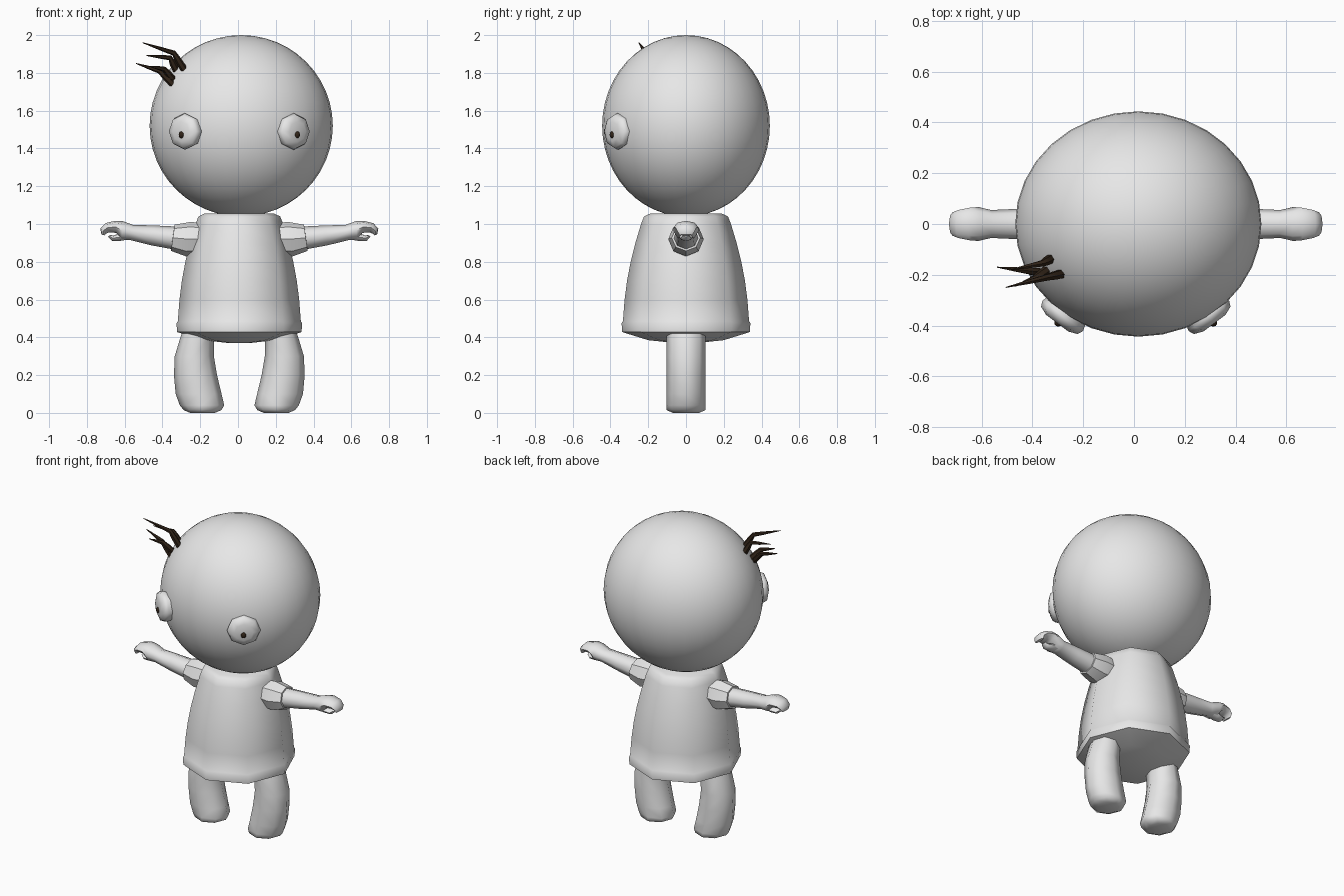
import bpy, bmesh, math
from mathutils import Vector

if "Cube" in bpy.data.objects:
    bpy.data.objects.remove(bpy.data.objects["Cube"])

CX = 0.007  # mirror plane of body and limbs


def material(name, rgb):
    m = bpy.data.materials.new(name)
    m.diffuse_color = (*rgb, 1)
    m.use_nodes = True
    m.node_tree.nodes["Principled BSDF"].inputs["Base Color"].default_value = m.diffuse_color
    return m


GREY = material("light grey", (0.8, 0.8, 0.8))
BROWN = material("dark brown", (0.03, 0.017, 0.009))


def finish(obj, mat, angle=45):
    obj.data.materials.append(mat)
    bpy.ops.object.select_all(action='DESELECT')
    obj.select_set(True)
    bpy.context.view_layer.objects.active = obj
    bpy.ops.object.shade_smooth_by_angle(angle=math.radians(angle))
    return obj


def loft(name, rings, mat, n=8, angle=45):
    """Skin rings given as (centre, half axis u, half axis v), capped at both ends."""
    bm = bmesh.new()
    loops = []
    for c, u, v in rings:
        loops.append([bm.verts.new(Vector(c) + Vector(u) * math.cos(a) + Vector(v) * math.sin(a))
                      for a in (2 * math.pi * i / n for i in range(n))])
    for a, b in zip(loops, loops[1:]):
        for i in range(n):
            j = (i + 1) % n
            bm.faces.new((a[i], a[j], b[j], b[i]))
    bm.faces.new(loops[0])
    bm.faces.new(loops[-1])
    bmesh.ops.recalc_face_normals(bm, faces=bm.faces)
    me = bpy.data.meshes.new(name)
    bm.to_mesh(me)
    bm.free()
    obj = bpy.data.objects.new(name, me)
    bpy.context.collection.objects.link(obj)
    return finish(obj, mat, angle)


def limb(name, side, rows, angle=60):
    """Rows: (x, z, tilt in degrees, half height, half depth)."""
    rings = []
    for x, z, t, r, ry in rows:
        t = math.radians(t)
        rings.append(((CX + side * x, 0, z),
                      (-side * math.sin(t) * r, 0, math.cos(t) * r), (0, ry, 0)))
    loft(name, rings, GREY, 8, angle)


def ball(name, loc, scale, mat, seg, rings):
    bpy.ops.mesh.primitive_uv_sphere_add(segments=seg, ring_count=rings, location=loc)
    obj = bpy.context.object
    obj.name = name
    obj.scale = scale
    bpy.ops.object.transform_apply(location=False, rotation=False, scale=True)
    return finish(obj, mat, 60)


# Head
ball("head", (0.017, 0, 1.52), (0.485, 0.444, 0.48), GREY, 32, 24)

# Eight-sided shirt with a raised hem and shallow underside
profile = [(0.19, 1.055), (0.222, 1.04), (0.238, 1.0), (0.268, 0.9), (0.293, 0.8),
           (0.312, 0.7), (0.325, 0.6), (0.334, 0.485), (0.341, 0.475),
           (0.338, 0.428), (0.2, 0.385), (0.06, 0.37)]
loft("shirt", [((CX, 0, z), (r * 0.975, 0, 0), (0, r, 0)) for r, z in profile], GREY, 8, 46)

# Legs, arms, hands
leg_rows = [(0.46, 0.125, 0.29), (0.40, 0.135, 0.312), (0.30, 0.135, 0.342),
            (0.20, 0.118, 0.346), (0.10, 0.094, 0.337), (0.04, 0.08, 0.315),
            (0.015, 0.095, 0.295), (0.0, 0.13, 0.26)]
for side, word in ((1, "right"), (-1, "left")):
    limb(word + "_leg", side,
         [((a + b) / 2, z, -90, (b - a) / 2, 0.103 if z > 0.01 else 0.07) for z, a, b in leg_rows])
    limb(word + "_sleeve", side,
         [(0.2, 0.92, 8, 0.085, 0.085), (0.27, 0.92, 8, 0.092, 0.094),
          (0.352, 0.927, 8, 0.07, 0.076), (0.353, 0.927, 8, 0.05, 0.055)], 40)
    limb(word + "_forearm", side,
         [(0.33, 0.925, 10, 0.062, 0.066), (0.46, 0.94, 10, 0.053, 0.06),
          (0.57, 0.955, 10, 0.041, 0.055), (0.62, 0.965, 5, 0.05, 0.067),
          (0.655, 0.985, -5, 0.032, 0.064), (0.70, 0.98, -20, 0.026, 0.055),
          (0.722, 0.962, -45, 0.02, 0.046), (0.722, 0.942, -75, 0.008, 0.034)])
    limb(word + "_thumb", side,
         [(0.59, 0.945, -15, 0.027, 0.04), (0.635, 0.93, -10, 0.02, 0.035),
          (0.67, 0.925, 15, 0.015, 0.028), (0.69, 0.937, 45, 0.007, 0.016)])

# Flat eight-sided eyes with small pupils
for side, word in ((1, "right"), (-1, "left")):
    n = Vector((side * 0.6, -0.8, 0))
    t = Vector((side * 0.8, 0.6, 0))
    c = Vector((CX + side * 0.288, -0.362, 1.49))
    rows = [(-0.05, 0.085), (0.0, 0.1), (0.022, 0.09), (0.036, 0.055)]
    loft(word + "_eye", [(c + n * d, t * r, (0, 0, r * 0.97)) for d, r in rows], GREY, 8, 60)
    p = c + n * 0.032 - t * 0.003 + Vector((0, 0, -0.018))
    ball(word + "_pupil", p, (0.017, 0.015, 0.019), BROWN, 10, 8)

# Tapered, bent hair strands: root, bend, tip
strands = [((-0.28, -0.195, 1.81), (-0.34, -0.21, 1.905), (-0.505, -0.25, 1.96)),
           ((-0.325, -0.135, 1.81), (-0.36, -0.155, 1.88), (-0.485, -0.18, 1.892)),
           ((-0.34, -0.195, 1.735), (-0.415, -0.185, 1.81), (-0.54, -0.17, 1.85)),
           ((-0.34, -0.18, 1.76), (-0.39, -0.215, 1.82), (-0.47, -0.245, 1.835))]
for k, pts in enumerate(strands):
    a, b, c = (Vector(p) for p in pts)
    path = [(a, 0.019), (a.lerp(b, 0.55), 0.018), (b, 0.014), (b.lerp(c, 0.4), 0.010), (c, 0.002)]
    rings = []
    for i, (p, r) in enumerate(path):
        d = (path[min(i + 1, 4)][0] - path[max(i - 1, 0)][0]).normalized()
        u = d.cross(Vector((0, 1, 0))).normalized()
        rings.append((p, u * r, d.cross(u) * r))
    loft(f"hair_strand_{k + 1}", rings, BROWN, 6, 50)
